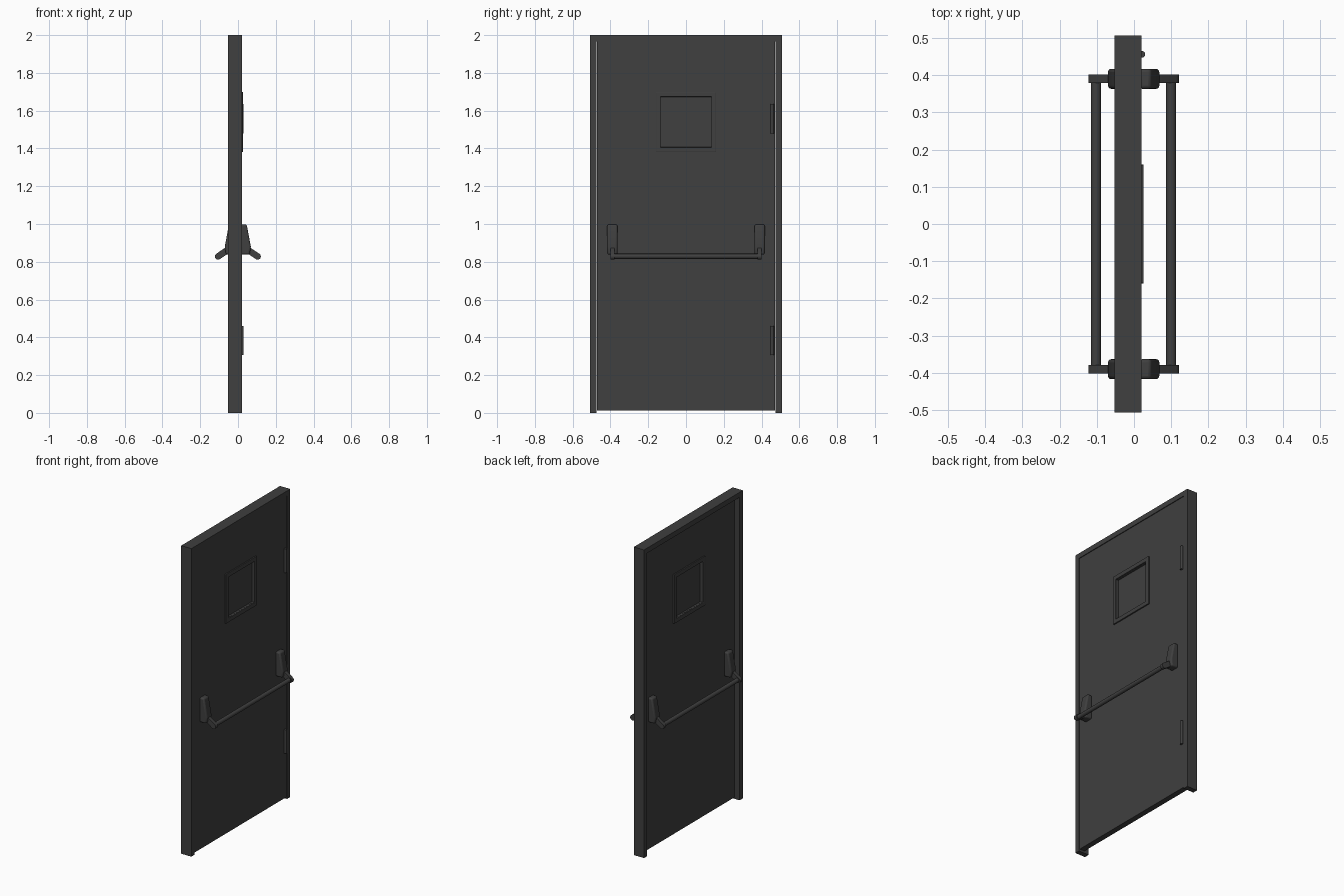
import bpy
import bmesh
import math
from mathutils import Vector

cube = bpy.data.objects.get("Cube")
if cube:
    bpy.data.objects.remove(cube, do_unlink=True)

grey = bpy.data.materials.new("dark_grey")
grey.use_nodes = True
colour = (0.05, 0.05, 0.05, 1)
grey.diffuse_color = colour
grey.node_tree.nodes["Principled BSDF"].inputs["Base Color"].default_value = colour

MID = -0.001                      # mirror plane through the leaf
LEAF_BACK, LEAF_FRONT = -0.019, 0.017
WINDOW_Z = 1.54


def finish(name, bm, bevel=0, segments=2, smooth=False):
    bmesh.ops.recalc_face_normals(bm, faces=bm.faces)
    mesh = bpy.data.meshes.new(name)
    bm.to_mesh(mesh)
    bm.free()
    mesh.materials.append(grey)
    obj = bpy.data.objects.new(name, mesh)
    bpy.context.collection.objects.link(obj)
    if bevel:
        mod = obj.modifiers.new("Bevel", "BEVEL")
        mod.width, mod.segments = bevel, segments
        mod.limit_method, mod.angle_limit = "ANGLE", math.radians(35)
    if smooth:
        bpy.ops.object.select_all(action="DESELECT")
        obj.select_set(True)
        bpy.context.view_layer.objects.active = obj
        bpy.ops.object.shade_smooth_by_angle(angle=math.radians(35))
    return obj


def prism(name, points, offset, **style):
    """Extrude a closed outline along an offset."""
    bm = bmesh.new()
    face = bm.faces.new([bm.verts.new(p) for p in points])
    out = bmesh.ops.extrude_face_region(bm, geom=[face])["geom"]
    # Keep the starting cap so that the solid is closed
    if not face.is_valid:
        bm.faces.new([v for v in bm.verts if v not in out])
    moved = [g for g in out if isinstance(g, bmesh.types.BMVert)]
    bmesh.ops.translate(bm, verts=moved, vec=offset)
    return finish(name, bm, **style)


def rectangle(half, low, high):
    return [(-half, low), (half, low), (half, high), (-half, high)]


def ring(name, outer, inner, x0, x1, **style):
    """Rectangular plate in the yz plane with a rectangular hole."""
    bm = bmesh.new()
    loops = [[bm.verts.new((x, y, z)) for y, z in shape]
             for shape, x in ((outer, x0), (outer, x1), (inner, x1), (inner, x0))]
    for a, b in zip(loops, loops[1:] + loops[:1]):
        for i in range(4):
            j = (i + 1) % 4
            bm.faces.new((a[i], a[j], b[j], b[i]))
    return finish(name, bm, **style)


def cylinder(name, centre, radius, length, axis, sides=20):
    bm = bmesh.new()
    bmesh.ops.create_cone(bm, cap_ends=True, segments=sides, radius1=radius,
                          radius2=radius, depth=length)
    turn = Vector((0, 0, 1)).rotation_difference(Vector(axis)).to_matrix()
    bmesh.ops.rotate(bm, verts=bm.verts, matrix=turn)
    bmesh.ops.translate(bm, verts=bm.verts, vec=centre)
    return finish(name, bm, smooth=True)


# Door frame: two jambs and a header, open at the floor
W, J = 0.507, 0.033
outline = [(-W, 0), (-W, 2), (W, 2), (W, 0), (W - J, 0),
           (W - J, 2 - J), (J - W, 2 - J), (J - W, 0)]
prism("door_frame", [(-0.053, y, z) for y, z in outline], (0.073, 0, 0))

# Leaf with window opening, and the pane
hole = rectangle(0.135, WINDOW_Z - 0.133, WINDOW_Z + 0.133)
ring("door_leaf", rectangle(W - J - 0.002, 0.012, 2 - J - 0.002), hole,
     LEAF_BACK, LEAF_FRONT)
prism("window_pane", [(-0.007, y, z) for y, z in hole], (0.012, 0, 0))

# Hinge knuckles
for name, z in (("lower", 0.383), ("upper", 1.557)):
    cylinder(name + "_hinge", (0.021, 0.456, z), 0.009, 0.155, (0, 0, 1))

# Window trim and push bar on each side of the leaf
bracket = [(0.014, 0.838), (0.062, 0.838), (0.068, 0.88),
           (0.046, 0.998), (0.014, 0.998)]
arm_start, arm_end, arm_half = Vector((0.045, 0.868)), Vector((0.104, 0.828)), 0.017
heading = (arm_end - arm_start).normalized()
normal = Vector((-heading.y, heading.x))
arm = [arm_start + normal * arm_half]
for i in range(9):
    t = math.pi * (0.5 - i / 8)
    arm.append(arm_end + (heading * math.cos(t) + normal * math.sin(t)) * arm_half)
arm.append(arm_start - normal * arm_half)

for side, s in (("front", 1), ("back", -1)):
    def place(x):
        return MID + s * (x - MID)

    ring(side + "_window_trim", rectangle(0.16, WINDOW_Z - 0.16, WINDOW_Z + 0.16),
         hole, place(0.016), place(0.026), bevel=0.003)
    for end, y in (("left", 0.39), ("right", -0.39)):
        prism(f"{side}_{end}_bracket", [(place(x), y - 0.027, z) for x, z in bracket],
              (0, 0.054, 0), bevel=0.009, segments=3, smooth=True)
        prism(f"{side}_{end}_arm", [(place(x), y - 0.011, z) for x, z in arm],
              (0, 0.022, 0), smooth=True)
    cylinder(side + "_push_bar", (place(0.1), 0, 0.829), 0.0135, 0.77, (0, 1, 0))
